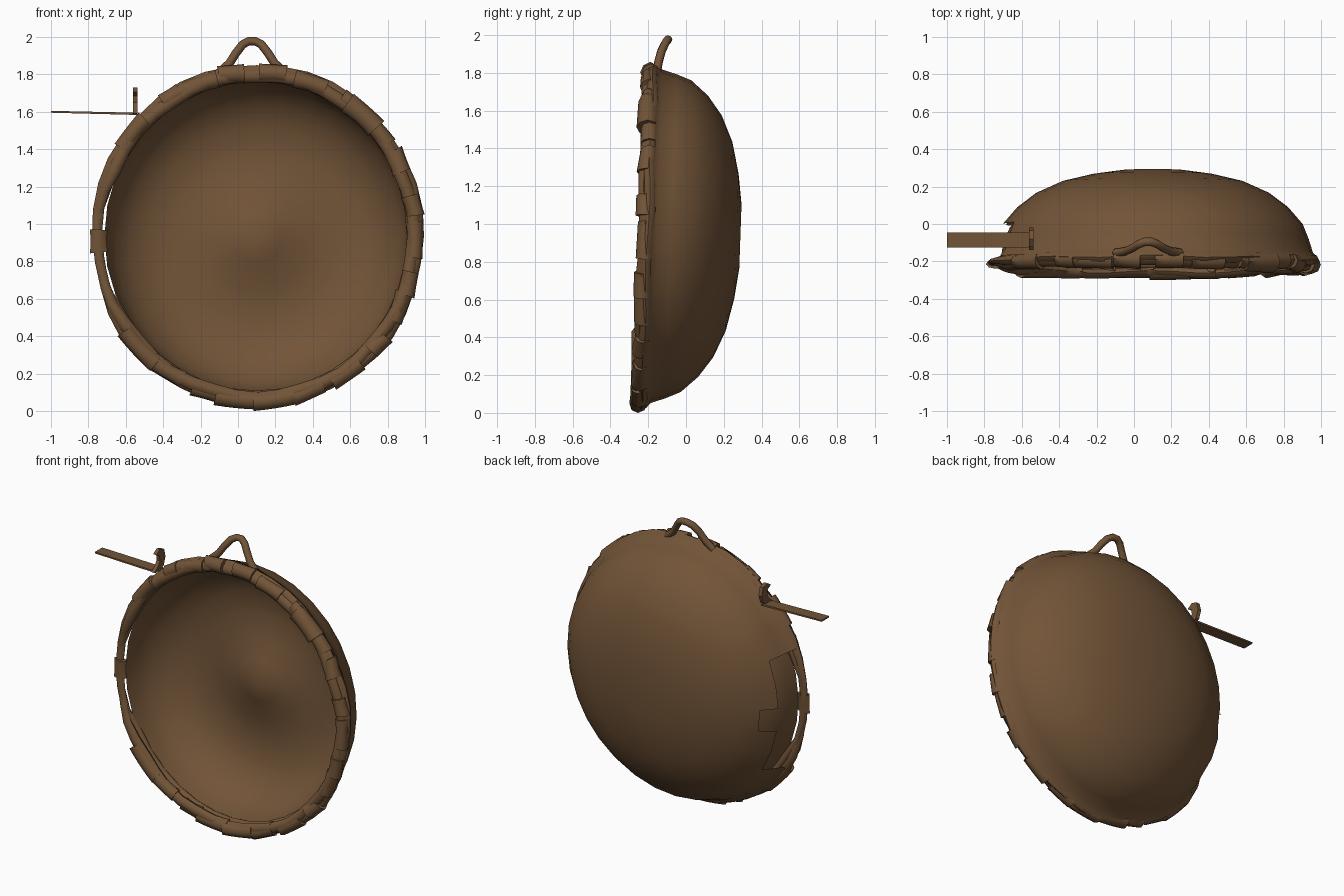
import bpy, bmesh, math, random
from math import sin, cos, pi
from mathutils import Vector

random.seed(7)
if "Cube" in bpy.data.objects:
    bpy.data.objects.remove(bpy.data.objects["Cube"])

CX, CZ = 0.1, 0.935     # centre of the basket opening
SX = 0.972              # basket is slightly taller than wide
TILT = 0.035            # top of the rim leans back

brown = bpy.data.materials.new("brown wicker")
brown.use_nodes = True
colour = (0.168, 0.089, 0.039, 1)
brown.diffuse_color = colour
brown.node_tree.nodes["Principled BSDF"].inputs["Base Color"].default_value = colour


def finish(name, bm, angle=50, flip=False):
    bmesh.ops.remove_doubles(bm, verts=bm.verts, dist=0.0005)
    bmesh.ops.recalc_face_normals(bm, faces=bm.faces)
    if flip:
        bmesh.ops.reverse_faces(bm, faces=bm.faces)
    mesh = bpy.data.meshes.new(name)
    bm.to_mesh(mesh)
    bm.free()
    mesh.materials.append(brown)
    ob = bpy.data.objects.new(name, mesh)
    bpy.context.collection.objects.link(ob)
    bpy.ops.object.select_all(action='DESELECT')
    ob.select_set(True)
    bpy.context.view_layer.objects.active = ob
    bpy.ops.object.shade_smooth_by_angle(angle=math.radians(angle))
    return ob


def around(a, r, y):
    """Point on the basket at angle a (0 = left side, quarter turn = top)."""
    return Vector((CX + SX * r * cos(a), y + TILT * sin(a) * r, CZ + r * sin(a)))


def skin(bm, rings, closed=False):
    """Joins rings of vertices; open tubes get end caps."""
    n = len(rings[0])
    for i in range(len(rings) - (0 if closed else 1)):
        p, q = rings[i], rings[(i + 1) % len(rings)]
        for k in range(n):
            bm.faces.new((p[k], p[(k + 1) % n], q[(k + 1) % n], q[k]))
    if not closed:
        bm.faces.new(rings[0])
        bm.faces.new(rings[-1])


def bowl(name, profile, segs=32, missing=None, flip=False):
    bm = bmesh.new()
    rings = [[bm.verts.new(around(2 * pi * k / segs, r, y)) for k in range(segs)]
             for r, y in profile]
    for i in range(len(rings) - 1):
        for k in range(segs):
            if missing and missing(i, abs(k - segs // 2)):
                continue
            j = (k + 1) % segs
            bm.faces.new((rings[i][k], rings[i][j], rings[i + 1][j], rings[i + 1][k]))
    return finish(name, bm, 60, flip)


def strand(name, a0, a1, steps, shape, closed=False, sides=8):
    """Oval tube round the rim; shape(a) gives radius, y, radial and depth half-sizes."""
    bm = bmesh.new()
    rings = []
    for i in range(steps if closed else steps + 1):
        a = a0 + (a1 - a0) * i / steps
        r, y, w, d = shape(a)
        rings.append([bm.verts.new(around(a, r + w * cos(t), y + d * sin(t)))
                      for t in (2 * pi * k / sides for k in range(sides))])
    skin(bm, rings, closed)
    return finish(name, bm)


# Bowl: outer shell flaring behind the rim, with a stepped broken patch, and a lining
def broken(ring, dist):
    return (ring < 3 and dist < 3) or (ring == 3 and dist < 1)


bowl("bowl_outside",
     [(0.912, -0.182), (0.882, -0.155), (0.858, -0.08), (0.825, 0.0), (0.745, 0.09),
      (0.64, 0.167), (0.5, 0.228), (0.33, 0.267), (0.17, 0.288), (0, 0.288)],
     missing=broken)
bowl("bowl_lining",
     [(0.838, -0.2), (0.822, -0.1), (0.787, -0.02), (0.705, 0.07), (0.585, 0.13),
      (0.43, 0.15), (0.28, 0.128), (0.14, 0.085), (0, 0.038)], flip=True)


# Rim: wavy strands, thin and flat beside the broken patch
def thin(a):
    return max(0.0, 1 - (abs(a - pi - 0.05) / 0.45) ** 4)


def outer_shape(a):
    t = thin(a)
    return (0.88 + 0.006 * sin(7 * a), -0.203 + 0.006 * sin(9 * a) - 0.007 * t,
            0.04 - 0.014 * t, 0.033 - 0.017 * t)


def inner_shape(a):
    t = thin(a)
    return (0.864 + 0.006 * sin(11 * a) + 0.012 * t, -0.228 + 0.008 * cos(8 * a) + 0.018 * t,
            0.036 - 0.012 * t, 0.028 - 0.014 * t)


def lip_shape(a):
    t = thin(a)
    return 0.853 + 0.022 * t, -0.187 - 0.018 * t, 0.027 - 0.005 * t, 0.025 - 0.01 * t


strand("rim_outer_strand", 0, 2 * pi, 40, outer_shape, True)
strand("rim_inner_strand", 0, 2 * pi, 44, inner_shape, True)
strand("rim_lip", 0, 2 * pi, 36, lip_shape, True)


# Rim wraps: short uneven sleeves bound over the strands
def wrap(name, mid, half, size, depth):
    r = 0.876 + random.uniform(-0.006, 0.006)
    y = -0.217 + random.uniform(-0.01, 0.006)
    flare = random.uniform(-0.008, 0.008)

    def shape(a):
        u = (a - mid) / half
        return (r + flare * u, y + flare * u * 0.6,
                size + 0.004 * u * u, depth - 0.004 * u)
    strand(name, mid - half, mid + half, 4, shape)


count = 26
for i in range(count):
    mid = 2 * pi * (i + random.uniform(-0.25, 0.25)) / count
    if abs(mid - pi) < 0.45:
        continue
    size = random.uniform(0.041, 0.051)
    wrap(f"rim_wrap_{i + 1}", mid, random.uniform(0.06, 0.14), size, size * 0.97)
wrap("rim_wrap_large", 0.84, 0.12, 0.056, 0.054)
wrap("rim_wrap_side", pi + 0.03, 0.07, 0.045, 0.022)


# Hanging loop
def sweep(name, path, radius, sides=8):
    bm = bmesh.new()
    pts = [Vector(p) for p in path]
    rings = []
    for i, p in enumerate(pts):
        along = (pts[min(i + 1, len(pts) - 1)] - pts[max(i - 1, 0)]).normalized()
        side = along.cross(Vector((0, 1, 0))).normalized()
        up = side.cross(along)
        rings.append([bm.verts.new(p + radius * (side * cos(t) + up * sin(t)))
                      for t in (2 * pi * k / sides for k in range(sides))])
    skin(bm, rings)
    return finish(name, bm)


half = [(0.175, 1.81, -0.155), (0.12, 1.86, -0.145), (0.085, 1.915, -0.13),
        (0.05, 1.96, -0.108), (0.018, 1.977, -0.095)]
path = [(0.075 - x, y, z) for x, z, y in half]
path += [(0.075 + x, y, z) for x, z, y in reversed(half)]
sweep("hanging_loop", path, 0.023)


# Hook: thin flat shank and an upright curled tip
def prism(name, outline, offset):
    bm = bmesh.new()
    face = bm.faces.new([bm.verts.new(p) for p in outline])
    out = bmesh.ops.extrude_face_region(bm, geom=[face])
    bmesh.ops.translate(bm, vec=offset, verts=[v for v in out["geom"]
                                               if isinstance(v, bmesh.types.BMVert)])
    return finish(name, bm, 30)


prism("hook_shank", [(-1, -0.125, 1.595), (-0.54, -0.125, 1.583),
                     (-0.54, -0.125, 1.595), (-1, -0.125, 1.605)], (0, 0.08, 0))
curl = [(-0.14, 1.59), (-0.09, 1.583), (-0.04, 1.605), (-0.02, 1.66), (-0.035, 1.715),
        (-0.08, 1.73), (-0.12, 1.705), (-0.085, 1.685), (-0.08, 1.65), (-0.1, 1.62)]
prism("hook_tip", [(-0.562, y, z) for y, z in curl], (0.025, 0, 0))
